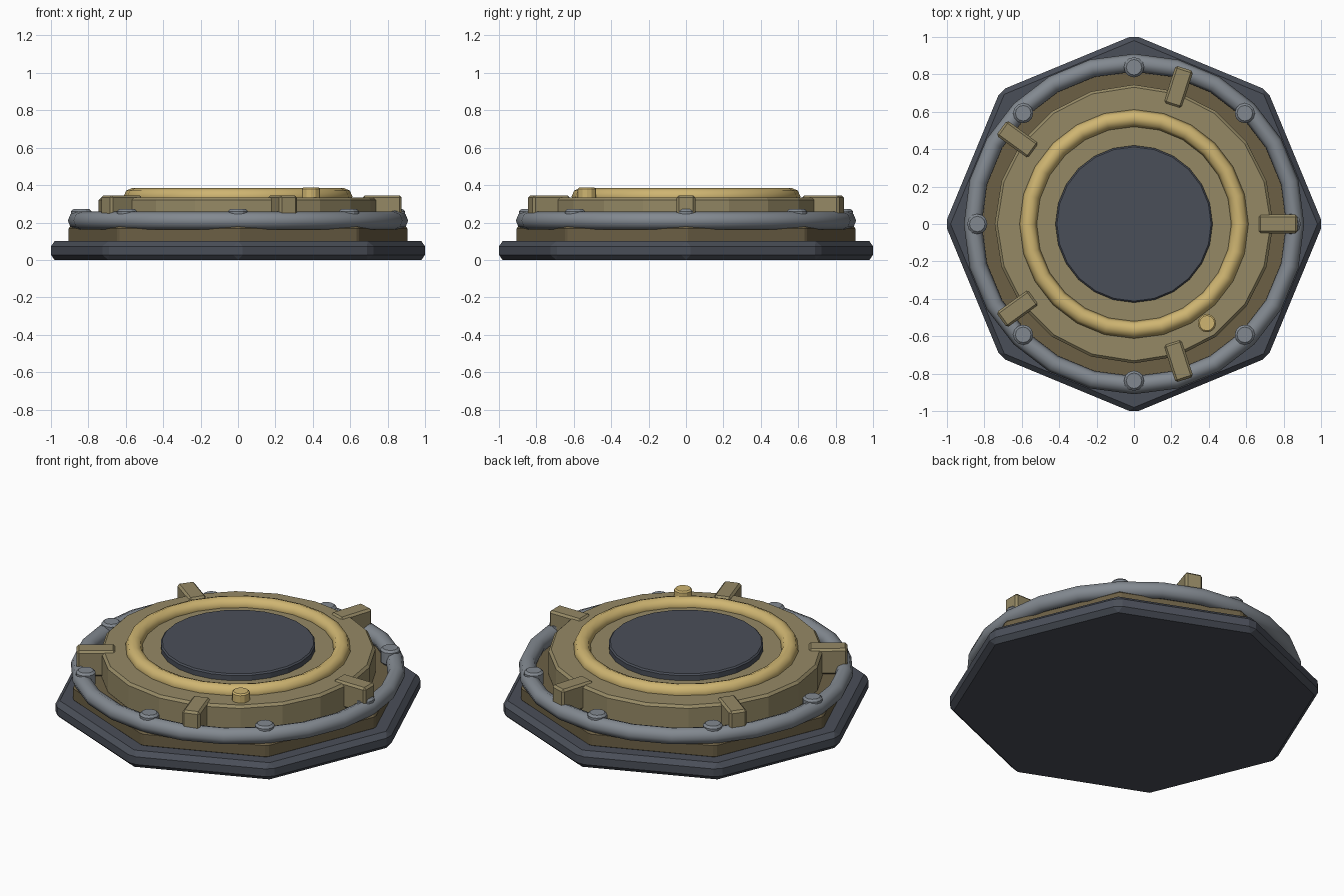
import bpy
from math import cos, sin, pi, radians

cube = bpy.data.objects.get("Cube")
if cube:
    bpy.data.objects.remove(cube, do_unlink=True)


def material(name, rgb):
    m = bpy.data.materials.new(name)
    m.use_nodes = True
    color = (*rgb, 1)
    m.diffuse_color = color
    m.node_tree.nodes["Principled BSDF"].inputs["Base Color"].default_value = color
    return m


slate = material("dark slate", (0.068, 0.077, 0.098))
tan = material("tan", (0.30, 0.25, 0.13))
brown = material("dark tan", (0.15, 0.117, 0.06))
gold = material("gold", (0.62, 0.46, 0.165))
steel = material("steel grey", (0.225, 0.25, 0.28))


def finish(name, mat, bevel=0):
    o = bpy.context.object
    o.name = name
    o.data.materials.append(mat)
    if bevel:
        mod = o.modifiers.new("Bevel", "BEVEL")
        mod.width = bevel
        mod.segments = 1
        mod.limit_method = "ANGLE"
        mod.angle_limit = radians(30)
    return o


def prism(name, mat, sides, radius, low, high, x=0, y=0, bevel=0):
    # Rotation puts a corner on the x axis
    bpy.ops.mesh.primitive_cylinder_add(
        vertices=sides, radius=radius, depth=high - low,
        location=(x, y, (low + high) / 2))
    return finish(name, mat, bevel)


def ring(name, mat, major, minor, z):
    bpy.ops.mesh.primitive_torus_add(
        major_segments=24, minor_segments=8, major_radius=major,
        minor_radius=minor, location=(0, 0, z))
    o = finish(name, mat)
    bpy.ops.object.shade_smooth_by_angle(angle=radians(50))
    return o


# Stacked body
prism("base_plate", slate, 8, 1.01, 0, 0.1, bevel=0.027)
prism("lower_housing", brown, 8, 0.91, 0.09, 0.18, bevel=0.012)
prism("upper_drum", tan, 20, 0.745, 0.17, 0.335, bevel=0.014)
prism("centre_disc", slate, 24, 0.42, 0.32, 0.373, bevel=0.008)

# Rings
ring("outer_ring", steel, 0.862, 0.048, 0.21)
ring("inner_ring", gold, 0.566, 0.046, 0.338)

# Bolts around the outer ring
for i in range(8):
    a = i * pi / 4
    prism(f"bolt_{i + 1}", steel, 12, 0.054, 0.18, 0.272,
          0.838 * cos(a), 0.838 * sin(a), bevel=0.012)

# Radial clamps
for i in range(5):
    a = i * 2 * pi / 5
    bpy.ops.mesh.primitive_cube_add(
        size=1, location=(0.77 * cos(a), 0.77 * sin(a), 0.268), rotation=(0, 0, a))
    o = finish(f"clamp_{i + 1}", tan, 0.012)
    o.scale = (0.21, 0.1, 0.154)
    bpy.ops.object.transform_apply(location=False, rotation=False, scale=True)

# Small marker stud
prism("marker_stud", gold, 12, 0.049, 0.31, 0.387, 0.39, -0.53, bevel=0.008)
